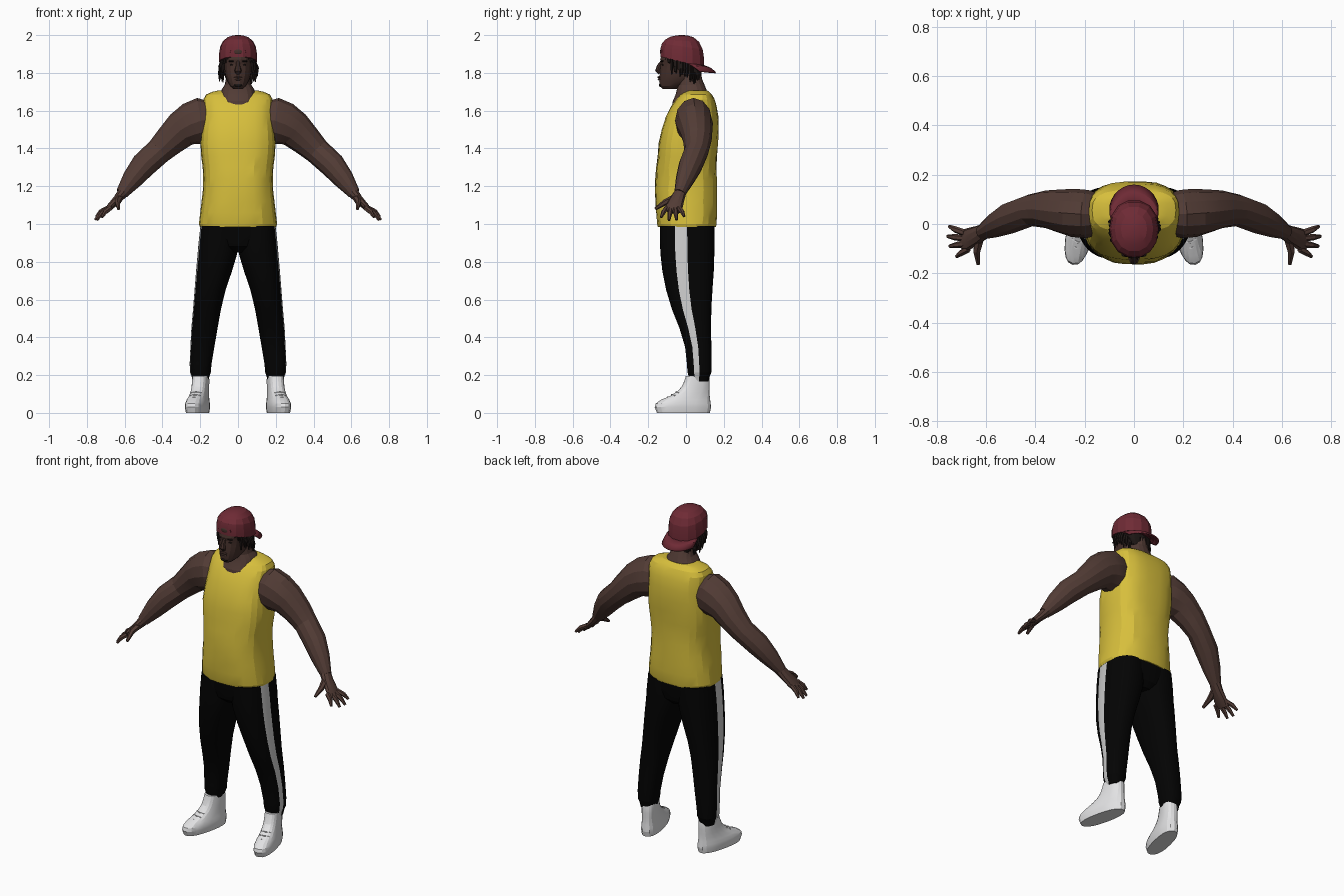
import bpy, bmesh, math, random
from mathutils import Vector, Matrix

random.seed(4)
old = bpy.data.objects.get("Cube")
if old:
    bpy.data.objects.remove(old, do_unlink=True)


def material(name, *rgb):
    m = bpy.data.materials.new(name)
    m.use_nodes = True
    m.diffuse_color = (*rgb, 1)
    node = m.node_tree.nodes["Principled BSDF"]
    node.inputs["Base Color"].default_value = (*rgb, 1)
    node.inputs["Roughness"].default_value = 0.8
    return m


SKIN = material("brown skin", .085, .045, .036)
DARK = material("dark skin", .06, .03, .024)
HAIR = material("dark hair", .012, .008, .007)
YELLOW = material("yellow cloth", .68, .52, .045)
BLACK = material("black cloth", .001, .001, .001)
WHITE = material("white leather", .76, .76, .77)
GREY = material("pale grey trim", .6, .6, .6)
RED = material("maroon cloth", .16, .024, .036)
parts = []


def finish(name, bm, mats):
    bmesh.ops.recalc_face_normals(bm, faces=bm.faces)
    mesh = bpy.data.meshes.new(name)
    bm.to_mesh(mesh)
    bm.free()
    for m in mats:
        mesh.materials.append(m)
    ob = bpy.data.objects.new(name, mesh)
    bpy.context.collection.objects.link(ob)
    parts.append(ob)
    return ob


def skin_rings(name, rings, mats, bend=None, side=1, pick=None):
    """Bridge closed rings of points into a capped solid."""
    bm = bmesh.new()
    n = len(rings[0])
    loops = []
    for ring in rings:
        pts = [bend(p) if bend else p for p in ring]
        loops.append([bm.verts.new((p.x * side, p.y, p.z)) for p in pts])
    for a, b in zip(loops, loops[1:]):
        for j in range(n):
            k = (j + 1) % n
            f = bm.faces.new((a[j], a[k], b[k], b[j]))
            f.material_index = pick(j) if pick else 0
    bm.faces.new(loops[0])
    bm.faces.new(loops[-1])
    return finish(name, bm, mats)


def oval(n, power):
    for j in range(n):
        a = 2 * math.pi * j / n
        c, s = math.cos(a), math.sin(a)
        yield (math.copysign(abs(c) ** (2 / power), c),
               math.copysign(abs(s) ** (2 / power), s))


def stack(name, rows, *mats, n=20, power=(2.2, 2.2), **kw):
    """Level rings; each row is height, x range, y range. Squareness runs low to high."""
    rings = []
    for i, (z, x0, x1, y0, y1) in enumerate(rows):
        square = power[0] + (power[1] - power[0]) * i / (len(rows) - 1)
        rings.append([Vector(((x0 + x1) / 2 + u * (x1 - x0) / 2,
                              (y0 + y1) / 2 + v * (y1 - y0) / 2, z))
                      for u, v in oval(n, square)])
    return skin_rings(name, rings, mats, **kw)


def even(rows):
    return [(z, -r, r, y0, y1) for z, r, y0, y1 in rows]


def limb(name, rows, mat, n=12, side=1):
    """Rings square to a path; each row is a point, a depth and a thickness."""
    pts = [Vector(r[:3]) for r in rows]
    rings = []
    for i, r in enumerate(rows):
        t = (pts[min(i + 1, len(pts) - 1)] - pts[max(i - 1, 0)]).normalized()
        ref = Vector((0, 1, 0)) if abs(t.y) < .8 else Vector((0, 0, 1))
        u = (ref - t * ref.dot(t)).normalized()
        w = t.cross(u)
        rings.append([pts[i] + u * a * r[3] + w * b * r[4] for a, b in oval(n, 2)])
    return skin_rings(name, rings, [mat], side=side)


def blob(name, loc, size, mat, n=10):
    bm = bmesh.new()
    bmesh.ops.create_uvsphere(bm, u_segments=n, v_segments=6, radius=1,
                              matrix=Matrix.Translation(loc) @ Matrix.Diagonal((*size, 1)))
    return finish(name, bm, [mat])


# Sleeveless top with slanted folds around the waist
def folds(p):
    amount = .005 * max(0, 1 - abs(p.z - 1.22) / .24)
    wave = math.sin(30 * p.z + 38 * abs(p.x))
    jitter = random.uniform(-.003, .003)
    return p + Vector((0, math.copysign(amount * wave + jitter, p.y), 0))


stack("tank_top", even([
    (.985, .202, -.148, .157), (1.0, .207, -.152, .16), (1.06, .2, -.158, .163),
    (1.12, .193, -.16, .163), (1.18, .186, -.16, .16), (1.24, .184, -.158, .158),
    (1.3, .187, -.155, .158), (1.36, .195, -.148, .162), (1.43, .199, -.143, .168),
    (1.5, .194, -.128, .172), (1.57, .186, -.104, .17), (1.625, .184, -.076, .162),
    (1.66, .183, -.05, .15), (1.685, .17, -.028, .136), (1.7, .135, -.008, .122),
    (1.708, .1, .005, .11)]),
    YELLOW, n=26, power=(2.4, 3.0), bend=folds)

# Trousers: hips and two legs with a side stripe
stack("trouser_hips", even([
    (.85, .05, -.09, .11), (.88, .12, -.125, .138), (.93, .165, -.136, .149),
    (.99, .17, -.138, .152)]), BLACK, n=24, power=(2.6, 3.0))
leg = [(.99, .0, .199, -.138, .15), (.9, .0, .209, -.138, .152),
       (.84, .005, .214, -.135, .15), (.75, .032, .222, -.125, .147),
       (.65, .066, .23, -.105, .14), (.55, .09, .238, -.075, .134),
       (.45, .108, .247, -.035, .133), (.35, .125, .252, -.005, .134),
       (.26, .14, .256, .005, .135), (.215, .144, .254, .008, .134),
       (.19, .152, .245, .015, .125), (.165, .156, .24, .02, .12)]

# Arms, hands and shoes
arm = [(.13, .04, 1.555, .08, .09), (.19, .04, 1.548, .098, .122),
       (.245, .045, 1.53, .098, .115), (.3, .053, 1.5, .088, .098),
       (.36, .06, 1.443, .076, .083), (.42, .055, 1.385, .065, .07),
       (.5, .025, 1.312, .064, .068), (.56, -.005, 1.237, .05, .055),
       (.615, -.033, 1.162, .03, .033)]
palm = [(.6, -.025, 1.177, .03, .032), (.635, -.045, 1.135, .038, .024),
        (.675, -.062, 1.093, .045, .019), (.7, -.068, 1.064, .037, .012)]
tips = [(.75, -.01, 1.04), (.757, -.05, 1.022), (.748, -.09, 1.02), (.72, -.132, 1.035)]
shoe = [(.0, -.05, .05, -.158, .13), (.03, -.055, .055, -.17, .136),
        (.05, -.054, .054, -.164, .134), (.07, -.05, .05, -.135, .131),
        (.09, -.046, .046, -.085, .129), (.115, -.044, .044, -.045, .128),
        (.14, -.043, .043, -.022, .128), (.17, -.043, .043, -.008, .127),
        (.195, -.042, .042, .0, .122)]
turn = Matrix.Translation((.211, 0, 0)) @ Matrix.Rotation(math.radians(13), 4, "Z")

for label, s in (("left", 1), ("right", -1)):
    stack(label + "_trouser_leg", leg, BLACK, GREY, n=32, power=(2.4, 2.4), side=s,
          pick=lambda j: int(j in (30, 31)))
    limb(label + "_arm", arm, SKIN, n=12, side=s)
    limb(label + "_palm", palm, SKIN, n=10, side=s)
    for i, tip in enumerate(tips):
        root = Vector((.688 - .005 * i, -.036 - .022 * i, 1.086))
        mid = root.lerp(Vector(tip), .55) + Vector((.004, 0, .006))
        limb(f"{label}_finger_{i + 1}", [(*root, .014, .014), (*mid, .013, .013),
                                         (*tip, .007, .007)], SKIN, n=6, side=s)
    limb(label + "_thumb", [(.625, -.055, 1.14, .02, .02), (.638, -.11, 1.115, .016, .016),
                            (.632, -.163, 1.08, .008, .008)], SKIN, n=6, side=s)
    stack(label + "_shoe", shoe, WHITE, n=20, power=(2.4, 2.4), side=s,
          bend=lambda p: turn @ p)
    for i in range(4):
        y, z = -.1 + .023 * i, .082 + .014 * i
        lace = [turn @ Vector((x, y + .4 * abs(x), z - .2 * abs(x))) for x in (-.028, 0, .028)]
        limb(f"{label}_lace_{i + 1}", [(*p, .005, .005) for p in lace], WHITE, n=5, side=s)

# Neck and head
stack("neck", even([
    (1.6, .05, -.06, .06), (1.625, .082, -.073, .08), (1.65, .092, -.071, .1),
    (1.685, .094, -.056, .11), (1.71, .088, -.05, .11), (1.735, .071, -.047, .1),
    (1.77, .064, -.05, .085), (1.84, .062, -.06, .08)]), SKIN, n=18, power=(2.6, 2.0))
stack("head", even([
    (1.715, .025, -.125, -.05), (1.73, .042, -.14, -.01), (1.755, .057, -.143, .04),
    (1.785, .068, -.141, .065), (1.82, .074, -.138, .08), (1.85, .077, -.134, .085),
    (1.87, .079, -.138, .085), (1.92, .078, -.125, .08)]), DARK, n=18)
limb("nose", [(0, -.128, 1.86, .008, .01), (0, -.143, 1.835, .012, .012),
              (0, -.15, 1.812, .014, .019), (0, -.138, 1.798, .01, .014)], DARK, n=8)
blob("upper_lip", (0, -.141, 1.777), (.024, .01, .006), DARK)
blob("lower_lip", (0, -.14, 1.766), (.021, .01, .006), SKIN)
blob("chin_beard", (0, -.133, 1.735), (.024, .011, .01), HAIR)
for label, s in (("left", 1), ("right", -1)):
    blob(label + "_eye", (s * .031, -.121, 1.842), (.013, .008, .005), HAIR)
    blob(label + "_brow", (s * .032, -.125, 1.862), (.02, .009, .005), HAIR)
    blob(label + "_ear", (s * .077, -.005, 1.815), (.01, .022, .03), SKIN)

# Hair: a close layer at the back and hanging locks under the cap
stack("back_hair", even([
    (1.755, .05, .035, .075), (1.79, .073, .02, .08), (1.83, .08, -.02, .082),
    (1.87, .08, -.09, .078)]), HAIR, n=16)
for i in range(44):
    a = 2 * math.pi * (i + random.uniform(-.3, .3)) / 44
    c, s = math.cos(a), math.sin(a)
    if s < -.93:
        continue
    drop = .045 if s < -.6 else random.uniform(.075, .11)
    x, y, z = .084 * c, -.022 + .096 * s, 1.872 - .034 * s
    flare = random.uniform(1.08, 1.24)
    limb(f"hair_lock_{i + 1}", [(x, y, z, .008, .008),
                                (x * flare, y, z - drop * .55, .009, .009),
                                (x * flare, y, z - drop, .003, .003)], HAIR, n=5)


# Cap worn backwards
def tilt(p):
    return p - Vector((0, 0, .24 * (p.y + .02) * min(1, (2 - p.z) / .1)))


cap = [(1.858, 1), (1.905, 1), (1.94, .94), (1.97, .78), (1.99, .53), (1.998, .27), (2, .08)]
stack("cap_crown", even([(z, .1 * k, -.022 - .115 * k, -.022 + .12 * k) for z, k in cap]),
      RED, n=14, bend=tilt)
limb("cap_strap_arch", [(.038 * math.cos(a), -.127 + .012 * math.sin(a) ** 2,
                         1.908 + .034 * math.sin(a), .004, .004)
                        for a in (math.pi * k / 8 for k in range(9))], RED, n=5)
blob("cap_strap_opening", (0, -.131, 1.912), (.027, .007, .015), DARK)

bm = bmesh.new()
rows = []
for k in range(13):
    a = math.radians(12 + 13 * k)
    c, s = math.cos(a), math.sin(a)
    rows.append([bm.verts.new(p) for p in (
        (.09 * c, -.03 + .115 * s, 1.87 - .025 * s),
        (.102 * c, .015 + .115 * s, 1.84 - .012 * s),
        (.102 * c, .052 + .108 * s, 1.81 - .006 * s))])
for a, b in zip(rows, rows[1:]):
    for k in range(2):
        bm.faces.new((a[k], a[k + 1], b[k + 1], b[k]))
brim = finish("cap_brim", bm, [RED])
brim.modifiers.new("thickness", "SOLIDIFY").thickness = .008

# Soft shading with crisp creases
bpy.ops.object.select_all(action="DESELECT")
for ob in parts:
    ob.select_set(True)
bpy.context.view_layer.objects.active = parts[0]
bpy.ops.object.shade_smooth_by_angle(angle=math.radians(16))
